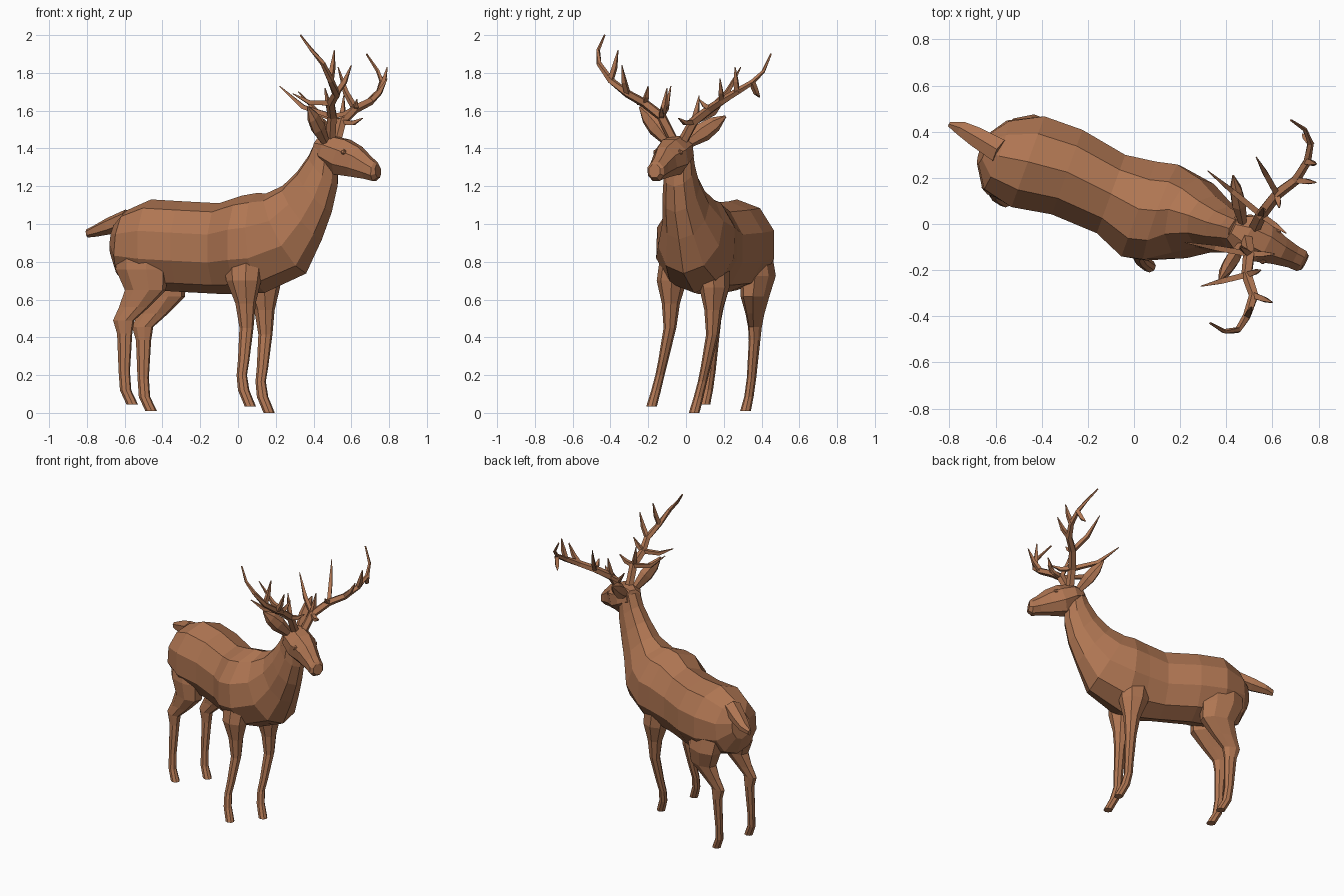
import bpy
import bmesh
import math
from mathutils import Matrix, Vector

if "Cube" in bpy.data.objects:
    bpy.data.objects.remove(bpy.data.objects["Cube"], do_unlink=True)

# One coat colour for the whole animal
coat = bpy.data.materials.new("brown_coat")
coat.use_nodes = True
coat_colour = (0.43, 0.18, 0.085, 1)
coat.diffuse_color = coat_colour
coat.node_tree.nodes["Principled BSDF"].inputs["Base Color"].default_value = coat_colour


def finish(bm, name):
    """Turn a bmesh into a flat shaded object."""
    bmesh.ops.recalc_face_normals(bm, faces=bm.faces)
    mesh = bpy.data.meshes.new(name)
    bm.to_mesh(mesh)
    bm.free()
    mesh.materials.append(coat)
    obj = bpy.data.objects.new(name, mesh)
    bpy.context.collection.objects.link(obj)
    return obj


def add_loft(bm, sections, sides):
    """Skin sections of (centre, rotation, half width, half height) and cap them."""
    rings = []
    for centre, rotation, width, height in sections:
        ring = []
        for i in range(sides):
            angle = math.tau * (i + 0.5) / sides
            offset = Vector((0, width * math.cos(angle), height * math.sin(angle)))
            ring.append(bm.verts.new(Vector(centre) + rotation @ offset))
        rings.append(ring)
    for lower, upper in zip(rings, rings[1:]):
        for i in range(sides):
            j = (i + 1) % sides
            bm.faces.new((lower[i], lower[j], upper[j], upper[i]))
    bm.faces.new(rings[0][::-1])
    bm.faces.new(rings[-1])


def heading(yaw, pitch):
    return (Matrix.Rotation(math.radians(yaw), 3, "Z")
            @ Matrix.Rotation(math.radians(-pitch), 3, "Y"))


def loft_part(name, yaw, rows, sides):
    """Rows are x, y, z, half width, half height, pitch."""
    bm = bmesh.new()
    sections = [(row[:3], heading(yaw, row[5]), row[3], row[4]) for row in rows]
    add_loft(bm, sections, sides)
    return finish(bm, name)


def add_tube(bm, points, radii, sides=5, flat=1.0):
    """Tapered tube following a short path."""
    points = [Vector(p) for p in points]
    sections = []
    for i, point in enumerate(points):
        ahead = points[min(i + 1, len(points) - 1)] - points[max(i - 1, 0)]
        rotation = ahead.to_track_quat("X", "Z").to_matrix()
        sections.append((point, rotation, radii[i], radii[i] * flat))
    add_loft(bm, sections, sides)


# Torso and neck in one skin, from rump to nape
torso_rows = [
    (-.655, .325, .92, .07, .09, -8),
    (-.6, .3, .89, .165, .185, -5),
    (-.46, .27, .89, .22, .24, 0),
    (-.29, .225, .88, .205, .24, 0),
    (-.1, .13, .87, .19, .24, 0),
    (.02, .065, .89, .23, .26, 0),
    (.12, .05, .9, .23, .265, 5),
    (.255, .025, .95, .18, .24, 28),
    (.34, 0, 1.06, .125, .18, 38),
    (.405, -.025, 1.17, .1, .145, 42),
    (.45, -.035, 1.28, .083, .115, 45),
    (.47, -.04, 1.39, .075, .08, 50),
]
loft_part("torso_and_neck", -20, torso_rows, 10)

# Head tapering to a blunt muzzle
head_rows = [
    (.42, -.015, 1.41, .055, .05, -15),
    (.475, -.04, 1.39, .095, .085, -15),
    (.55, -.075, 1.355, .098, .105, -20),
    (.62, -.11, 1.33, .07, .09, -22),
    (.685, -.14, 1.297, .055, .064, -15),
    (.725, -.16, 1.278, .052, .055, -5),
    (.742, -.167, 1.28, .036, .038, 5),
]
loft_part("head", -27, head_rows, 8)

# Eyes set in the sides of the head
side_axis = heading(-27, 0) @ Vector((0, 1, 0))
for side, sign in (("left", 1), ("right", -1)):
    bm = bmesh.new()
    place = Vector((.59, -.095, 1.38)) + side_axis * sign * .07
    bmesh.ops.create_icosphere(bm, subdivisions=1, radius=.018,
                               matrix=Matrix.Translation(place))
    finish(bm, side + "_eye")

# Tail
tail_rows = [
    (-.58, .315, 1.03, .06, .05, 20),
    (-.68, .375, .99, .05, .045, 20),
    (-.75, .415, .965, .036, .032, 10),
    (-.8, .432, .95, .012, .022, 10),
]
loft_part("tail", -30, tail_rows, 6)

# Legs: each left leg repeats the right one, its top leaning in to the body
front_rows = [
    (.03, .01, 1.0, .05, .08, 90),
    (.03, -.045, .85, .085, .115, 90),
    (.03, -.075, .7, .078, .095, 90),
    (.04, -.08, .58, .047, .055, 90),
    (.045, -.085, .45, .033, .038, 90),
    (.03, -.12, .28, .026, .031, 90),
    (.02, -.138, .2, .024, .028, 90),
    (.03, -.158, .12, .025, .031, 90),
    (.065, -.182, .035, .028, .03, 90),
]
hind_rows = [
    (-.5, .24, 1.02, .05, .08, 90),
    (-.51, .19, .88, .095, .14, 90),
    (-.51, .165, .76, .088, .145, 90),
    (-.49, .15, .65, .07, .115, 90),
    (-.55, .15, .56, .045, .085, 90),
    (-.605, .15, .49, .033, .06, 90),
    (-.6, .148, .42, .029, .042, 90),
    (-.602, .132, .22, .024, .031, 90),
    (-.595, .118, .12, .024, .031, 90),
    (-.56, .1, .045, .028, .031, 90),
]


def shifted(rows, shift):
    moved = []
    for row in rows:
        amount = min(1, (1.2 - row[2]) / .42)
        moved.append((*(Vector(row[:3]) + Vector(shift) * amount), *row[3:]))
    return moved


for side, sign in (("right", 0), ("left", 1)):
    front_shift = Vector((.1, .225, -.035)) * sign
    hind_shift = Vector((.1, .215, -.035)) * sign
    loft_part(side + "_front_leg", -20, shifted(front_rows, front_shift), 8)
    loft_part(side + "_hind_leg", -20, shifted(hind_rows, hind_shift), 8)

# Leaf shaped ears
ears = {
    "left_ear": ((.47, .01, 1.43), (.43, .21, 1.57)),
    "right_ear": ((.46, -.1, 1.44), (.37, -.245, 1.62)),
}
for name, (base, tip) in ears.items():
    bm = bmesh.new()
    path = [Vector(base).lerp(Vector(tip), t) for t in (0, .4, .7, 1)]
    add_tube(bm, path, (.02, .034, .028, .004), sides=6, flat=1.5)
    finish(bm, name)


def antler(name, beam, tines):
    """Main beam plus tines given as (beam point index, tip)."""
    bm = bmesh.new()
    last = len(beam) - 1
    add_tube(bm, beam, [.028 - .023 * (i / last) ** 1.6 for i in range(last + 1)])
    for index, tip in tines:
        base, tip = Vector(beam[index]), Vector(tip)
        bend = base.lerp(tip, .55) - Vector((0, 0, .12 * (tip - base).length))
        add_tube(bm, (base, bend, tip), (.018, .016, .003), sides=4)
    return finish(bm, name)


antler("left_antler", [
    (.52, -.02, 1.43), (.55, .04, 1.54), (.62, .13, 1.61), (.7, .19, 1.65),
    (.75, .27, 1.7), (.765, .35, 1.75), (.74, .41, 1.81), (.68, .45, 1.9),
], [
    (1, (.32, .23, 1.7)), (1, (.66, -.04, 1.56)), (1, (.56, .07, 1.68)),
    (2, (.53, .29, 1.83)), (2, (.63, .07, 1.66)), (3, (.79, .18, 1.77)),
    (4, (.79, .26, 1.83)), (5, (.73, .39, 1.67)),
])
antler("right_antler", [
    (.49, -.06, 1.43), (.5, -.13, 1.57), (.49, -.22, 1.64), (.52, -.31, 1.69),
    (.49, -.4, 1.76), (.45, -.46, 1.85), (.39, -.465, 1.92), (.33, -.43, 2),
], [
    (1, (.22, -.08, 1.73)), (1, (.61, -.13, 1.62)), (1, (.46, -.1, 1.72)),
    (2, (.29, -.27, 1.69)), (2, (.55, -.2, 1.73)), (3, (.6, -.34, 1.84)),
    (4, (.51, -.36, 1.92)),
])
